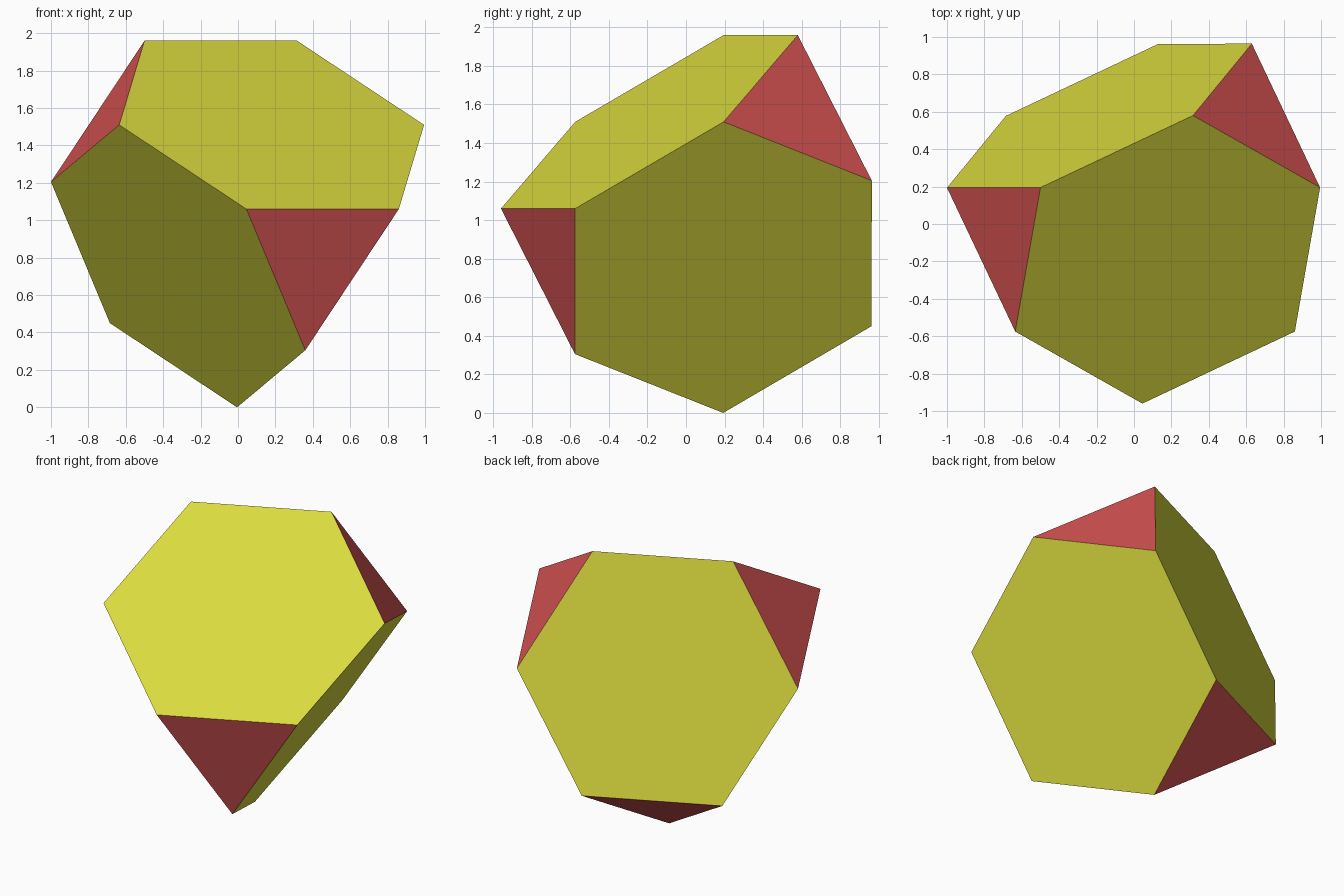
import bpy, bmesh, math
from mathutils import Vector

cube = bpy.data.objects.get("Cube")
if cube:
    bpy.data.objects.remove(cube, do_unlink=True)


def flat_material(name, colour):
    mat = bpy.data.materials.new(name)
    mat.use_nodes = True
    mat.diffuse_color = colour
    bsdf = next(n for n in mat.node_tree.nodes if n.type == 'BSDF_PRINCIPLED')
    bsdf.inputs["Base Color"].default_value = colour
    return mat


# Corners of the tilted tetrahedron before its tips are cut off
corners = [Vector(c) for c in (
    (-1.315, -0.19, 1.96),
    (1.13, 0.965, 1.96),
    (0.725, -1.345, 0.61),
    (-0.37, 0.962, -0.305),
)]

# Each tip is cut a third of the way along its edges
bm = bmesh.new()
for a in corners:
    for b in corners:
        if a is not b:
            bm.verts.new(a.lerp(b, 1 / 3))
bmesh.ops.convex_hull(bm, input=bm.verts[:])
bmesh.ops.dissolve_limit(bm, angle_limit=math.radians(3),
                         verts=bm.verts[:], edges=bm.edges[:])
bmesh.ops.recalc_face_normals(bm, faces=bm.faces[:])

# Hexagons are yellow, cut tips are red
for face in bm.faces:
    face.smooth = False
    face.material_index = 1 if len(face.verts) == 3 else 0

mesh = bpy.data.meshes.new("truncated_tetrahedron")
bm.to_mesh(mesh)
bm.free()
mesh.materials.append(flat_material("yellow", (0.7, 0.7, 0.05, 1)))
mesh.materials.append(flat_material("red", (0.7, 0.09, 0.09, 1)))
bpy.context.collection.objects.link(
    bpy.data.objects.new("truncated_tetrahedron", mesh))
